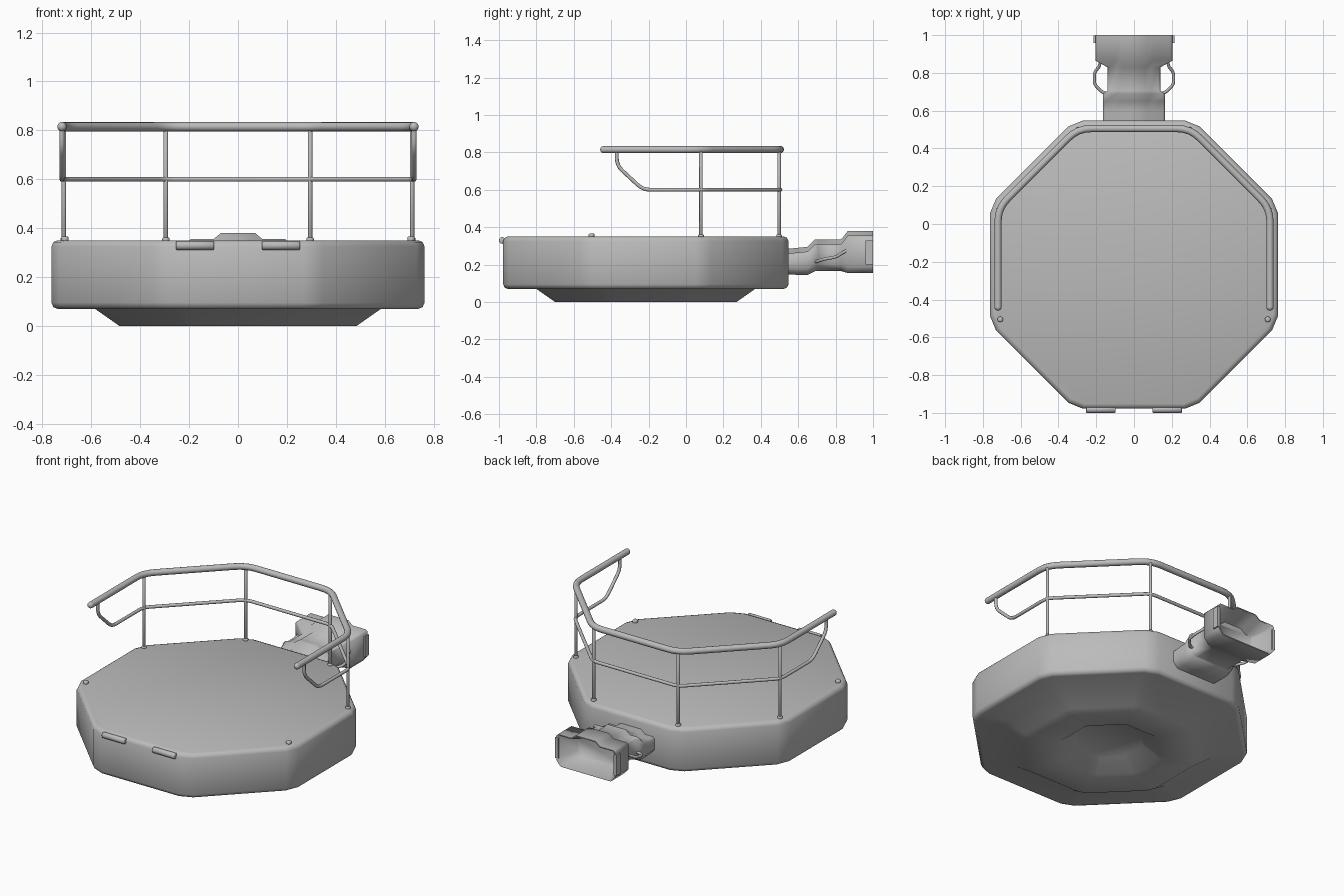
import bpy, bmesh, math
from mathutils import Vector

if "Cube" in bpy.data.objects:
    bpy.data.objects.remove(bpy.data.objects["Cube"])

CY = -0.215  # centre of the octagonal platform
GREY = bpy.data.materials.new("dark_grey")
GREY.diffuse_color = (0.5, 0.5, 0.5, 1)
GREY.use_nodes = True
GREY.node_tree.nodes["Principled BSDF"].inputs["Base Color"].default_value = GREY.diffuse_color


def finish(bm, name, angle=50):
    bmesh.ops.recalc_face_normals(bm, faces=bm.faces[:])
    me = bpy.data.meshes.new(name)
    bm.to_mesh(me)
    bm.free()
    ob = bpy.data.objects.new(name, me)
    bpy.context.collection.objects.link(ob)
    smooth(ob, angle)
    return ob


def smooth(ob, angle):
    ob.data.materials.append(GREY)
    bpy.ops.object.select_all(action='DESELECT')
    ob.select_set(True)
    bpy.context.view_layer.objects.active = ob
    bpy.ops.object.shade_smooth_by_angle(angle=math.radians(angle))


def loft(name, loops, angle=50):
    bm = bmesh.new()
    rings = [[bm.verts.new(p) for p in loop] for loop in loops]
    n = len(rings[0])
    for a, b in zip(rings, rings[1:]):
        for i in range(n):
            j = (i + 1) % n
            bm.faces.new((a[i], a[j], b[j], b[i]))
    bm.faces.new(rings[0])
    bm.faces.new(rings[-1])
    return finish(bm, name, angle)


def rounded(points, r, steps=4):
    """Round the inner corners of a path."""
    pts = [Vector(p) for p in points]
    out = [pts[0]]
    for a, b, c in zip(pts, pts[1:], pts[2:]):
        p, q = b + (a - b).normalized() * r, b + (c - b).normalized() * r
        for i in range(steps + 1):
            t = i / steps
            out.append(p * (1 - t) ** 2 + b * 2 * t * (1 - t) + q * t * t)
    return out + [pts[-1]]


def tube(name, pts, radius, res=4):
    cu = bpy.data.curves.new(name, 'CURVE')
    cu.dimensions = '3D'
    cu.bevel_depth = radius
    cu.bevel_resolution = res
    cu.use_fill_caps = True
    sp = cu.splines.new('POLY')
    sp.points.add(len(pts) - 1)
    for s, p in zip(sp.points, pts):
        s.co = (*p, 1)
    ob = bpy.data.objects.new(name, cu)
    bpy.context.collection.objects.link(ob)
    bpy.ops.object.select_all(action='DESELECT')
    ob.select_set(True)
    bpy.context.view_layer.objects.active = ob
    bpy.ops.object.convert(target='MESH')
    smooth(bpy.context.object, 50)


def octagon(apothem, z):
    """Octagon ring with flat-cut corners."""
    r = apothem / math.cos(math.pi / 8)
    c = [Vector((r * math.cos(a), CY + r * math.sin(a), z))
         for a in [math.pi / 8 + k * math.pi / 4 for k in range(8)]]
    out = []
    for k in range(8):
        out += rounded([c[k - 1], c[k], c[(k + 1) % 8]], apothem * 0.06, 1)[1:-1]
    return out


# platform body with tapered foot and shallow recess underneath
loft("platform", [octagon(a, z) for a, z in [
    (0.738, 0.35), (0.755, 0.343), (0.763, 0.325), (0.763, 0.095), (0.755, 0.077),
    (0.738, 0.07), (0.585, 0.07), (0.485, 0.0), (0.28, 0.0), (0.19, 0.065)]], 60)

# guard rails
def rail_path(tail):
    side = [(0.72, y, z) for y, z in tail]
    z = tail[-1][1]
    half = side + [(0.72, CY + 0.298, z), (0.298, CY + 0.72, z)]
    return half + [(-x, y, zz) for x, y, zz in reversed(half)]

tube("top_rail", rounded(rail_path([(-0.44, 0.815)]), 0.07), 0.019)
tube("middle_rail", rounded(rail_path([(-0.37, 0.81), (-0.37, 0.73), (-0.23, 0.60)]), 0.04), 0.01)


def cylinder(name, a, b, r, bevel=0.0, seg=16):
    a, b = Vector(a), Vector(b)
    d = b - a
    rot = d.to_track_quat('Z', 'Y')
    prof = [(r - bevel, 0), (r, bevel), (r, d.length - bevel), (r - bevel, d.length)]
    loft(name, [[a + rot @ Vector((q * math.cos(t), q * math.sin(t), h))
                 for t in [2 * math.pi * i / seg for i in range(seg)]] for q, h in prof], 50)


for s, side in ((-1, "left"), (1, "right")):
    # rail posts with collars
    for k, (x, y) in enumerate([(0.712, 0.08), (0.295, 0.498)]):
        cylinder(f"{side}_post_{k}", (s * x, y, 0.34), (s * x, y, 0.81), 0.0095, 0.001)
        cylinder(f"{side}_post_collar_{k}", (s * x, y, 0.34), (s * x, y, 0.362), 0.015, 0.004)
    # rail end cap
    bm = bmesh.new()
    bmesh.ops.create_uvsphere(bm, u_segments=16, v_segments=10, radius=0.019)
    bmesh.ops.translate(bm, verts=bm.verts, vec=(s * 0.72, -0.44, 0.815))
    finish(bm, f"{side}_rail_end")
    # deck stud and front hinge
    cylinder(f"{side}_deck_stud", (s * 0.708, -0.505, 0.34), (s * 0.708, -0.505, 0.366), 0.015, 0.004)
    cylinder(f"{side}_front_hinge", (s * 0.098, -0.982, 0.329), (s * 0.253, -0.982, 0.329), 0.018, 0.003)
    # side handle on the coupling
    tube(f"{side}_coupling_handle", rounded([
        (s * 0.12, 0.69, 0.215), (s * 0.165, 0.695, 0.215), (s * 0.21, 0.74, 0.23),
        (s * 0.21, 0.80, 0.24), (s * 0.18, 0.84, 0.265), (s * 0.18, 0.87, 0.28)], 0.018), 0.0085)
    # side plate at the coupling mouth
    bm = bmesh.new()
    bmesh.ops.create_cube(bm, size=1)
    for v in bm.verts:
        v.co = (s * 0.204 + v.co.x * 0.02, 0.979 + v.co.y * 0.04, 0.265 + v.co.z * 0.13)
    finish(bm, f"{side}_mouth_plate", 30)


# rear coupling: stepped housing with an open mouth
def section(y, w, zb, zt, hump):
    zs = zt - 0.025
    half = [(hump, zt), (hump + 0.03, zs), (w - 0.012, zs), (w, zs - 0.012),
            (w, zb + 0.035), (w - 0.03, zb)]
    return [(x, y, z) for x, z in half] + [(-x, y, z) for x, z in reversed(half)]

loft("rear_coupling", [section(*p) for p in [
    (0.50, 0.165, 0.15, 0.28, 0.07), (0.60, 0.165, 0.145, 0.29, 0.07),
    (0.65, 0.165, 0.145, 0.295, 0.07), (0.69, 0.163, 0.165, 0.335, 0.065),
    (0.705, 0.14, 0.165, 0.335, 0.06), (0.83, 0.14, 0.165, 0.335, 0.06),
    (0.865, 0.205, 0.155, 0.38, 0.07), (1.0, 0.205, 0.155, 0.38, 0.07),
    (1.0, 0.199, 0.161, 0.374, 0.067), (0.88, 0.14, 0.19, 0.335, 0.06)]], 70)
